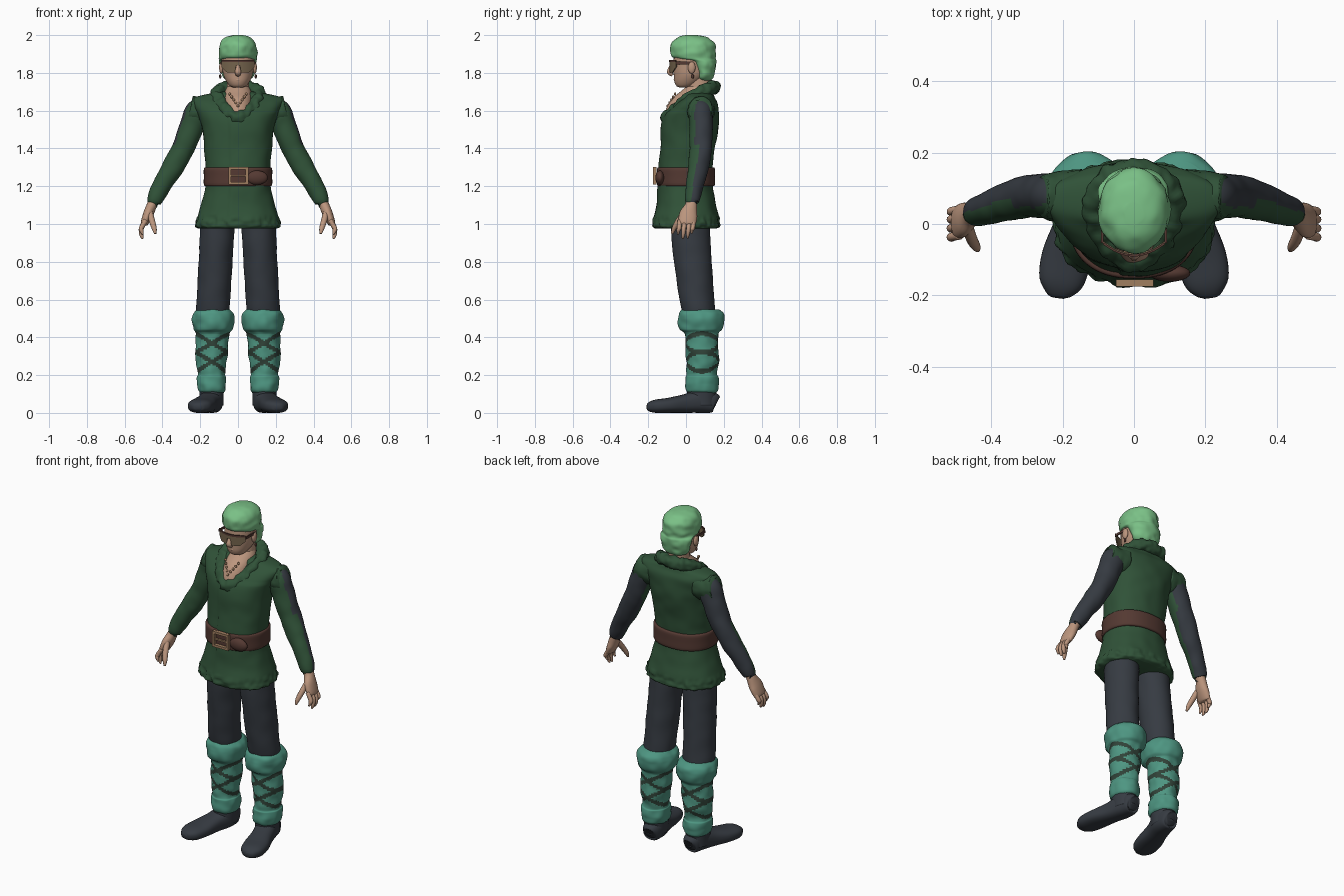
import bpy, bmesh, math
from mathutils import Vector, Matrix, noise

def material(name, r, g, b):
    lin = [((c / 255 + 0.055) / 1.055) ** 2.4 for c in (r, g, b)]
    m = bpy.data.materials.new(name)
    m.diffuse_color = (*lin, 1)
    return m

HAIR = material("hair green", 122, 192, 134)
GREEN = material("tunic green", 48, 82, 56)
DARK = material("charcoal cloth", 54, 59, 66)
TEAL = material("teal wool", 78, 150, 130)
STRAP = material("strap dark green", 48, 66, 56)
SKIN = material("skin", 188, 150, 126)
LEATHER = material("brown leather", 84, 57, 50)
BRASS = material("dull brass", 160, 126, 96)
LENS = material("smoky lens", 116, 99, 76)

def finish(name, bm, mats, mirror=False, smooth=True, rule=None):
    bmesh.ops.recalc_face_normals(bm, faces=bm.faces)
    bm.normal_update()
    for f in bm.faces:
        f.smooth = smooth
        if rule:
            f.material_index = rule(f.calc_center_median(), f.normal)
    me = bpy.data.meshes.new(name)
    bm.to_mesh(me)
    bm.free()
    for m in mats:
        me.materials.append(m)
    ob = bpy.data.objects.new(name, me)
    bpy.context.collection.objects.link(ob)
    if mirror:
        ob.modifiers.new("Mirror", 'MIRROR')
    return ob

def spline(secs, sub, closed):
    """Catmull-Rom through sections (x, y, z, radius_u, radius_v)."""
    k = len(secs)
    get = lambda i: secs[i % k] if closed else secs[min(max(i, 0), k - 1)]
    out = []
    for i in range(k if closed else k - 1):
        p = [get(i + j) for j in (-1, 0, 1, 2)]
        for s in range(sub):
            t = s / sub
            out.append([0.5 * (2 * b + (c - a) * t + (2 * a - 5 * b + 4 * c - d) * t * t
                               + (3 * b - a - 3 * c + d) * t ** 3) for a, b, c, d in zip(*p)])
    if not closed:
        out.append(list(secs[-1]))
    return out

def sweep(name, secs, mats, n=32, sub=6, ref=(1, 0, 0), axis=None, power=2.0,
          closed=False, mirror=False, disp=None, rule=None):
    pts = spline(secs, sub, closed)
    bm, rings, k = bmesh.new(), [], len(pts)
    sp = lambda c: math.copysign(abs(c) ** (2 / power), c)
    for i, (x, y, z, a, b) in enumerate(pts):
        lo, hi = ((i - 1) % k, (i + 1) % k) if closed else (max(i - 1, 0), min(i + 1, k - 1))
        t = Vector(axis) if axis else (Vector(pts[hi][:3]) - Vector(pts[lo][:3])).normalized()
        u = Vector(ref)
        u = (u - t * u.dot(t)).normalized()
        v, c, ring = t.cross(u), Vector((x, y, z)), []
        for j in range(n):
            th = 2 * math.pi * j / n
            cu, sv = sp(math.cos(th)), sp(math.sin(th))
            d = disp(c + u * a * cu + v * b * sv, th) if disp else 0
            p = c + u * (a + d) * cu + v * (b + d) * sv
            p.z = max(p.z, 0)
            ring.append(bm.verts.new(p))
        rings.append(ring)
    for i in range(k if closed else k - 1):
        r, s = rings[i], rings[(i + 1) % k]
        for j in range(n):
            bm.faces.new((r[j], r[(j + 1) % n], s[(j + 1) % n], s[j]))
    if not closed:
        bm.faces.new(rings[0])
        bm.faces.new(rings[-1])
    return finish(name, bm, mats, mirror, True, rule)

def stack(name, rows, mats, **kw):
    """Horizontal cross-sections: (z, cx, cy, rx, ry)."""
    return sweep(name, [(cx, cy, z, rx, ry) for z, cx, cy, rx, ry in rows], mats, axis=(0, 0, 1), **kw)

def ball(name, loc, size, mat, mirror=False):
    bm = bmesh.new()
    bmesh.ops.create_uvsphere(bm, u_segments=20, v_segments=12, radius=1,
                              matrix=Matrix.Translation(loc) @ Matrix.Diagonal((*size, 1)))
    return finish(name, bm, [mat], mirror)

def box(name, loc, size, mat, mirror=False):
    bm = bmesh.new()
    bmesh.ops.create_cube(bm, size=1, matrix=Matrix.Translation(loc) @ Matrix.Diagonal((*size, 1)))
    return finish(name, bm, [mat], mirror, False)

def fuzz(freq, amp):
    return lambda p, th: amp * noise.noise(p * freq)

# Head, neck and face
stack("head", [(1.722, 0, -.01, .02, .02), (1.73, 0, -.005, .042, .045), (1.755, 0, .01, .062, .072),
               (1.79, 0, .025, .078, .09), (1.83, 0, .03, .084, .098), (1.88, 0, .035, .088, .1),
               (1.93, 0, .04, .085, .1), (1.96, 0, .04, .05, .06)], [SKIN], power=2.1)
stack("neck", [(1.56, 0, .07, .07, .07), (1.66, 0, .07, .062, .068), (1.8, 0, .07, .056, .062)], [SKIN])
stack("bare_chest", [(1.55, 0, .0, .08, .11), (1.6, 0, .0, .08, .108), (1.66, 0, .02, .075, .098),
                     (1.7, 0, .05, .07, .08), (1.73, 0, .065, .055, .06)], [SKIN])
sweep("nose", [(0, -.068, 1.855, .008, .01), (0, -.08, 1.825, .012, .013), (0, -.085, 1.803, .017, .015),
               (0, -.072, 1.787, .012, .008)], [SKIN], n=16)
sweep("lips", [(-.026, -.048, 1.762, .003, .004), (0, -.059, 1.764, .007, .006),
               (.026, -.048, 1.762, .003, .004)], [SKIN], n=12, ref=(0, 0, 1))
ball("ear", (.088, .03, 1.828), (.012, .02, .032), SKIN, True)
ball("earring", (.094, .035, 1.782), (.006, .007, .012), LEATHER, True)

# Hair
stack("hair", [(2.0, 0, .03, .025, .03), (1.988, 0, .033, .065, .08), (1.955, 0, .037, .094, .114),
               (1.91, 0, .039, .1, .119), (1.878, 0, .045, .1, .109), (1.858, 0, .088, .098, .07),
               (1.81, 0, .097, .089, .058), (1.77, 0, .1, .072, .042), (1.755, 0, .1, .04, .02)],
      [HAIR], n=48, disp=fuzz(28, .007))

# Glasses: wrapped lens strip, brow bar, arms
def wrap(name, mat, lo, hi, push):
    bm, cols = bmesh.new(), []
    for i in range(-16, 17):
        x = i * .0055
        y = -.088 - push + 4.5 * x * x
        cols.append([bm.verts.new((x, y, z)) for z in (lo(abs(x)), hi)])
    for a, b in zip(cols, cols[1:]):
        bm.faces.new((a[0], b[0], b[1], a[1]))
    ob = finish(name, bm, [mat], smooth=False)
    ob.modifiers.new("Thickness", 'SOLIDIFY').thickness = .006

wrap("lenses", LENS, lambda x: 1.838 if x < .012 else 1.803 + max(0, x - .06) * 1.0, 1.862, 0)
wrap("brow_bar", LEATHER, lambda x: 1.857, 1.868, .003)
box("glasses_arm", (.089, -.008, 1.852), (.006, .09, .014), LEATHER, True)

# Tunic with overlapping front flap and ragged hem
def tunic_folds(p, th):
    d = .004 * noise.noise(p * 14)
    if math.cos(th) > -.2 and math.sin(th) < 0 and p.z < 1.6:
        d -= .007 * math.sin(th)
    if p.z < 1.04:
        d += .012 * noise.noise(p * 35)
    return d

stack("tunic", [(.975, 0, .005, .2, .155), (.988, 0, .005, .222, .172), (1.02, 0, .005, .221, .172),
                (1.1, 0, .005, .196, .155), (1.2, 0, 0, .173, .142), (1.3, 0, 0, .172, .139),
                (1.4, 0, .012, .18, .14), (1.5, 0, .022, .188, .148), (1.58, 0, .034, .212, .14),
                (1.635, 0, .055, .238, .115), (1.668, 0, .068, .235, .085), (1.692, 0, .07, .14, .07),
                (1.705, 0, .07, .05, .03)], [GREEN], n=112, power=2.25, disp=tunic_folds)
sweep("shoulder_cap", [(.15, .075, 1.6, .08, .08), (.21, .077, 1.597, .076, .07), (.245, .078, 1.6, .08, .064),
                       (.256, .078, 1.602, .076, .06)], [GREEN], ref=(0, 0, 1), mirror=True,
      disp=fuzz(30, .006))

# Rolled collar
half = [(.07, .128, 1.718), (.108, .07, 1.69), (.1, 0, 1.648), (.062, -.062, 1.598)]
loop = [(0, .146, 1.722)] + half + [(0, -.1, 1.56)] + [(-x, y, z) for x, y, z in half[::-1]]
sweep("collar", [(*p, .036, .034) for p in loop], [GREEN], n=24, sub=10, ref=(0, 0, 1),
      closed=True, disp=fuzz(32, .012))

# Necklace beads
for i in range(-4, 5):
    ball("necklace_bead", (i * .011, -.098 + abs(i) * .01, 1.625 + abs(i) * .016), (.007, .006, .008), BRASS)

# Belt, buckle and knotted tail
stack("belt", [(1.2, 0, 0, .172, .145), (1.208, 0, 0, .181, .153), (1.25, 0, 0, .181, .153),
               (1.292, 0, 0, .181, .153), (1.3, 0, 0, .172, .145)], [LEATHER], n=64, power=2.25, sub=3)
for z in (1.215, 1.295):
    box("buckle_bar", (.002, -.165, z), (.105, .02, .014), BRASS)
for x in (-.044, .048):
    box("buckle_side", (x, -.165, 1.255), (.014, .02, .09), BRASS)
box("buckle_prong", (.0, -.166, 1.255), (.09, .012, .009), BRASS)
ball("belt_tail", (.1, -.138, 1.245), (.058, .024, .038), LEATHER)

# Sleeves: green on the front, charcoal on the outside and back
def sleeve_rule(c, nrm):
    k = .7 if c.z > 1.42 else .15
    return 0 if -nrm.y - k * nrm.x > .0 else 1

sweep("sleeve", [(.185, .08, 1.64, .04, .04), (.21, .08, 1.6, .068, .06), (.24, .08, 1.53, .066, .062),
                 (.287, .078, 1.41, .06, .06), (.35, .064, 1.29, .056, .054), (.405, .046, 1.2, .049, .046),
                 (.443, .032, 1.125, .04, .038), (.447, .031, 1.115, .03, .03)],
      [GREEN, DARK], n=48, sub=8, mirror=True, disp=fuzz(16, .004), rule=sleeve_rule)

# Hands
sweep("palm", [(.44, .032, 1.14, .026, .026), (.458, .026, 1.095, .027, .033), (.476, .013, 1.05, .027, .048),
               (.495, .006, 1.005, .02, .046), (.499, .005, .993, .01, .036)], [SKIN], n=24, mirror=True)
for y, tip in ((-.032, .945), (-.007, .922), (.018, .926), (.04, .95)):
    sweep("finger", [(.488, y, 1.02, .012, .012), (.511, y - .004, .98, .013, .012),
                     (.511, y - .008, tip + .02, .011, .01), (.504, y - .01, tip, .005, .005)],
          [SKIN], n=12, sub=4, mirror=True)
sweep("thumb", [(.468, -.005, 1.065, .016, .018), (.455, -.042, 1.015, .016, .015),
                (.443, -.064, .975, .013, .012), (.438, -.073, .948, .006, .006)],
      [SKIN], n=14, sub=4, mirror=True)

# Trousers
stack("trouser_leg", [(.49, .13, .075, .078, .08), (.56, .13, .062, .088, .09), (.75, .12, .042, .09, .097),
                      (.95, .11, .024, .091, .103), (1.1, .1, .02, .09, .1)], [DARK], n=40, sub=8,
      mirror=True, disp=fuzz(11, .005))

# Leg wraps: wool with crossed straps cut in as coloured faces
def strap_rule(c, nrm):
    s = math.sin(math.atan2(c.x - .138, -(c.y - .085)))
    hit = any(abs(c.z - (zk + w * .05 * s)) < .0125 for zk in (.27, .37) for w in (-1, 1))
    return 1 if hit and .2 < c.z < .435 else 0

stack("leg_wrap", [(.105, .14, .085, .06, .07), (.12, .14, .085, .072, .083), (.155, .14, .085, .077, .09),
                   (.19, .14, .085, .076, .089), (.21, .14, .085, .071, .081), (.3, .14, .087, .084, .086),
                   (.4, .135, .085, .086, .088), (.425, .132, .083, .09, .093), (.445, .13, .08, .104, .114),
                   (.485, .13, .08, .111, .123), (.525, .13, .08, .107, .118), (.548, .13, .078, .088, .098)],
      [TEAL, STRAP], n=80, sub=12, mirror=True, disp=fuzz(20, .007), rule=strap_rule)

# Boots
sweep("boot_foot", [(.133, .16, .05, .035, .03), (.134, .145, .055, .054, .048), (.14, .08, .062, .062, .06),
                    (.163, 0, .05, .05, .06), (.188, -.09, .04, .04, .07), (.204, -.16, .035, .035, .063),
                    (.212, -.195, .031, .024, .038), (.214, -.207, .03, .012, .018)],
      [DARK], ref=(0, 0, 1), power=2.5, mirror=True)
stack("boot_ankle", [(.04, .14, .085, .062, .075), (.09, .14, .083, .064, .078), (.15, .14, .085, .066, .075)],
      [DARK], mirror=True)
